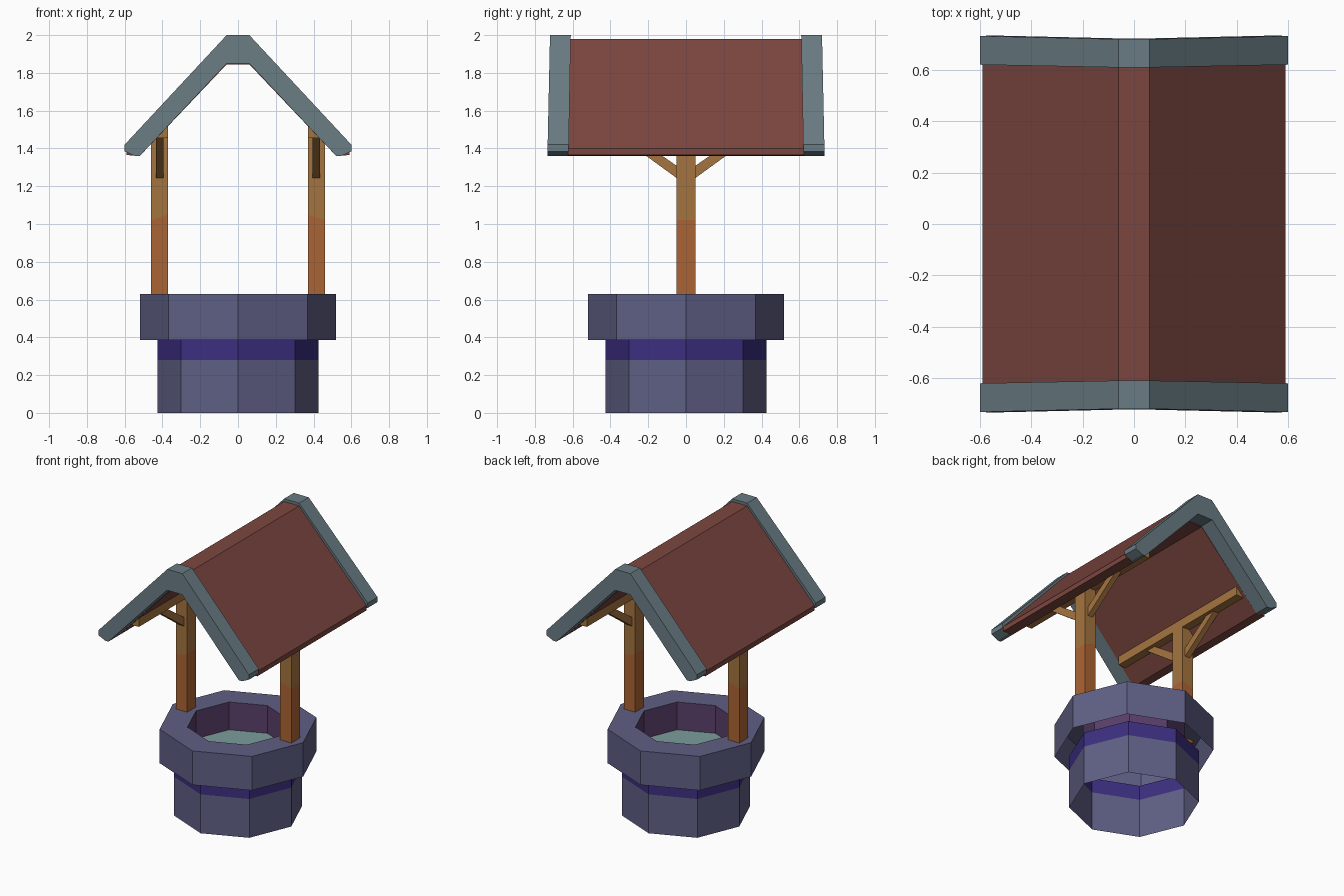
import bpy, bmesh, math

if "Cube" in bpy.data.objects:
    bpy.data.objects.remove(bpy.data.objects["Cube"])


def material(name, hex_code):
    rgb = [int(hex_code[i:i + 2], 16) / 255 for i in (0, 2, 4)]
    m = bpy.data.materials.new(name)
    m.diffuse_color = [((c + 0.055) / 1.055) ** 2.4 for c in rgb] + [1]
    m.use_nodes = True
    m.node_tree.nodes["Principled BSDF"].inputs["Base Color"].default_value = m.diffuse_color
    return m


STONE = material("stone", "5F5F85")
BAND = material("shaded_stone", "3C2E80")
INNER = material("inner_stone", "5A3F6A")
WATER = material("water", "7C9C9C")
WOOD = material("wood", "A5743F")
WOOD_LOW = material("wood_low", "AB6434")
ROOF = material("roof_red", "7C463F")
TRIM = material("roof_trim", "697C83")


def finish(bm, name, mats):
    mesh = bpy.data.meshes.new(name)
    bm.to_mesh(mesh)
    bm.free()
    for m in mats:
        mesh.materials.append(m)
    ob = bpy.data.objects.new(name, mesh)
    bpy.context.collection.objects.link(ob)
    return ob


def octagon_shell(name, profile, mats, cap=False):
    """Eight-sided open shell from (radius, z) points, one material per band."""
    bm = bmesh.new()
    rings = [[bm.verts.new((r * math.cos(i * math.pi / 4), r * math.sin(i * math.pi / 4), z))
              for i in range(8)] for r, z in profile]
    for j, (a, b) in enumerate(zip(rings, rings[1:])):
        for i in range(8):
            k = (i + 1) % 8
            bm.faces.new((a[i], a[k], b[k], b[i])).material_index = j
    if cap:
        bm.faces.new(rings[-1]).material_index = len(mats) - 1
    return finish(bm, name, mats)


def prism(points, start, end, along="y", side=1):
    """Extrude a closed profile along y (points are x,z) or x (points are y,z)."""
    bm = bmesh.new()
    ends = []
    for d in (start, end):
        ends.append([bm.verts.new((side * p, d, z) if along == "y" else (d, side * p, z))
                     for p, z in points])
    a, b = ends
    bm.faces.new(a)
    bm.faces.new(b[::-1])
    for i in range(len(points)):
        k = (i + 1) % len(points)
        bm.faces.new((a[i], b[i], b[k], a[k]))
    bmesh.ops.recalc_face_normals(bm, faces=bm.faces)
    return bm


def gable(half):
    """Complete a symmetrical roof profile from its right half."""
    return half + [(-x, z) for x, z in reversed(half)]


def roof_piece(name, half, y0, y1, mat):
    bm = prism(gable(half), y0, y1)
    for v in bm.verts:  # eaves flare outwards slightly
        v.co.y *= 1 + 0.03 * (2 - v.co.z)
    return finish(bm, name, [mat])


# Well base, rim and water
octagon_shell("well_base", [(0.425, 0), (0.425, 0.28), (0.425, 0.385)], [STONE, BAND])
octagon_shell("well_rim_and_water",
              [(0.52, 0.385), (0.52, 0.63), (0.335, 0.63), (0.335, 0.43)],
              [STONE, STONE, INNER, WATER], cap=True)

# Posts, beams and braces, mirrored left and right
for side, label in ((-1, "left"), (1, "right")):
    post = prism([(0.37, 0.61), (0.46, 0.61), (0.46, 1.435), (0.37, 1.53)],
                 -0.05, 0.05, side=side)
    bmesh.ops.bisect_plane(post, geom=post.verts[:] + post.edges[:] + post.faces[:],
                           plane_co=(side * 0.46, 0, 1.02), plane_no=(side * 0.316, 0, 0.949))
    for f in post.faces:
        f.material_index = int(f.calc_center_median().z < 1.0)
    finish(post, label + "_post", [WOOD, WOOD_LOW])

    beam = prism([(0.37, 1.455), (0.435, 1.455), (0.435, 1.465), (0.37, 1.535)],
                 -0.6, 0.6, side=side)
    finish(beam, label + "_beam", [WOOD])

    for way, end in ((-1, "front"), (1, "back")):
        brace = prism([(0.045, 1.24), (0.345, 1.458), (0.265, 1.458), (0.045, 1.305)],
                      side * 0.395, side * 0.435, along="x", side=way)
        finish(brace, f"{label}_{end}_brace", [WOOD])

# Roof slab and the two gable trims
roof_piece("roof", [(0.06, 1.98), (0.59, 1.40), (0.59, 1.365), (0.52, 1.36), (0.06, 1.845)],
           -0.612, 0.612, ROOF)
trim = [(0.06, 2.0), (0.6, 1.42), (0.6, 1.385), (0.545, 1.36), (0.52, 1.36), (0.06, 1.85)]
roof_piece("front_trim", trim, -0.72, -0.61, TRIM)
roof_piece("back_trim", trim, 0.61, 0.72, TRIM)
